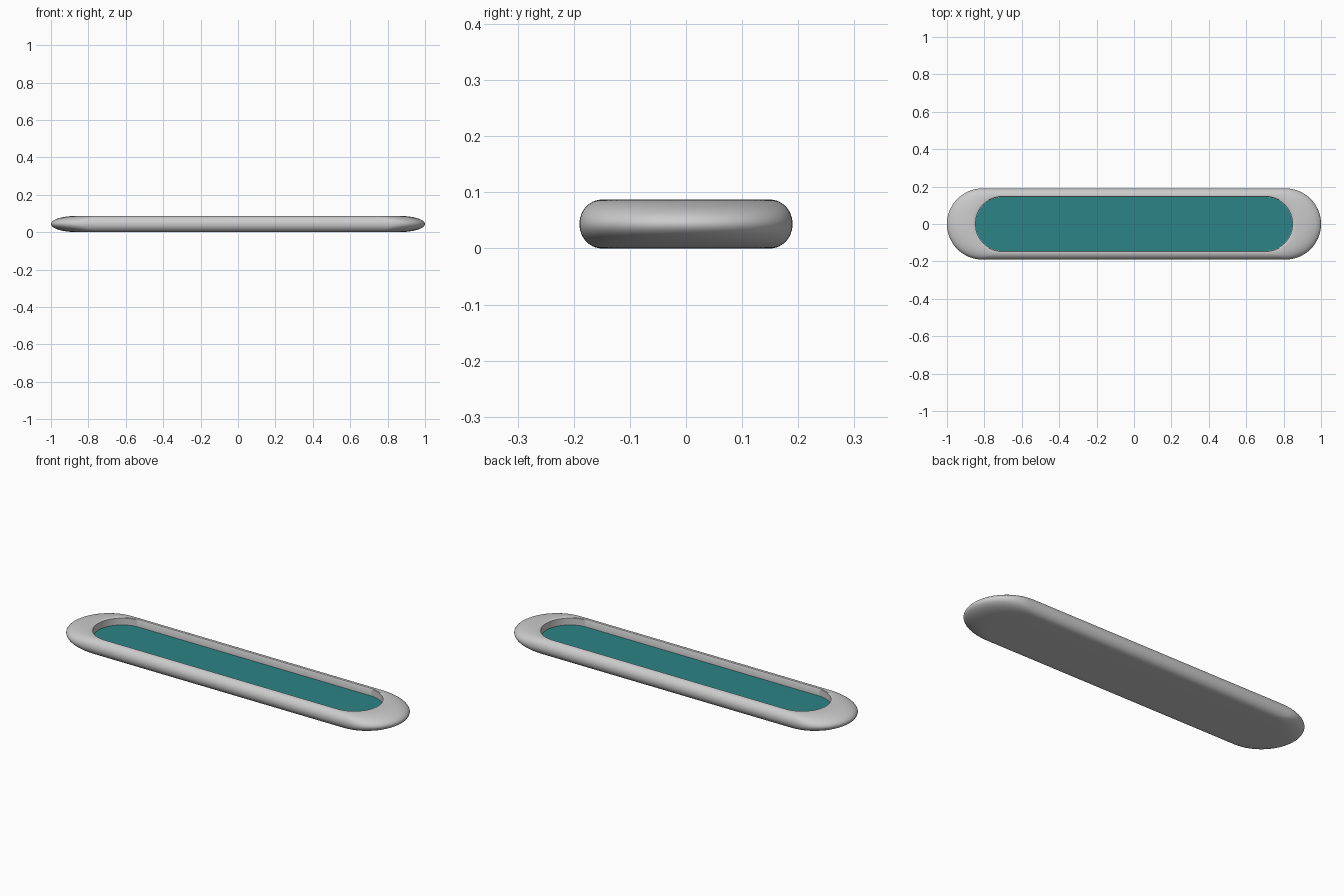
import bpy, bmesh
from math import pi, sin, cos

if "Cube" in bpy.data.objects:
    bpy.data.objects.remove(bpy.data.objects["Cube"])

ARC = 32          # segments per rounded end
HALF = 0.0435     # half of the body height


def stadium(half_len, half_wid, z):
    """Closed outline with straight sides and semicircular ends."""
    c = half_len - half_wid
    pts = []
    for sign, start in ((1, -pi / 2), (-1, pi / 2)):
        for i in range(ARC + 1):
            a = start + pi * i / ARC
            pts.append((sign * c + half_wid * cos(a), half_wid * sin(a), z))
    return pts


def loft(name, rings):
    """Skin a stack of outlines and cap both ends."""
    bm = bmesh.new()
    loops = [[bm.verts.new(p) for p in r] for r in rings]
    n = len(loops[0])
    for a, b in zip(loops, loops[1:]):
        for i in range(n):
            j = (i + 1) % n
            bm.faces.new((a[i], a[j], b[j], b[i]))
    bm.faces.new(loops[0][::-1])
    bm.faces.new(loops[-1])
    bmesh.ops.recalc_face_normals(bm, faces=bm.faces)
    me = bpy.data.meshes.new(name)
    bm.to_mesh(me)
    bm.free()
    ob = bpy.data.objects.new(name, me)
    bpy.context.collection.objects.link(ob)
    bpy.ops.object.select_all(action='DESELECT')
    ob.select_set(True)
    bpy.context.view_layer.objects.active = ob
    bpy.ops.object.shade_smooth_by_angle(angle=0.6)
    return ob


# Housing: elliptical rounded edge from underside to rim
rings = []
for i in range(25):
    a = -pi / 2 + pi * i / 24
    rings.append(stadium(0.86 + 0.14 * cos(a), 0.15 + 0.04 * cos(a),
                         HALF + HALF * sin(a)))
# Softened lip, then the recess wall down to its floor
rings.append(stadium(0.852, 0.147, 0.086))
rings.append(stadium(0.848, 0.145, 0.083))
rings.append(stadium(0.848, 0.145, 0.043))
loft("housing", rings)

# Coloured inlay lying in the recess
inlay = loft("inlay_panel", [stadium(0.847, 0.1445, 0.0435),
                             stadium(0.847, 0.1445, 0.046)])
mat = bpy.data.materials.new("teal")
mat.diffuse_color = (0.025, 0.23, 0.24, 1)
mat.use_nodes = True
mat.node_tree.nodes["Principled BSDF"].inputs["Base Color"].default_value = mat.diffuse_color
inlay.data.materials.append(mat)
